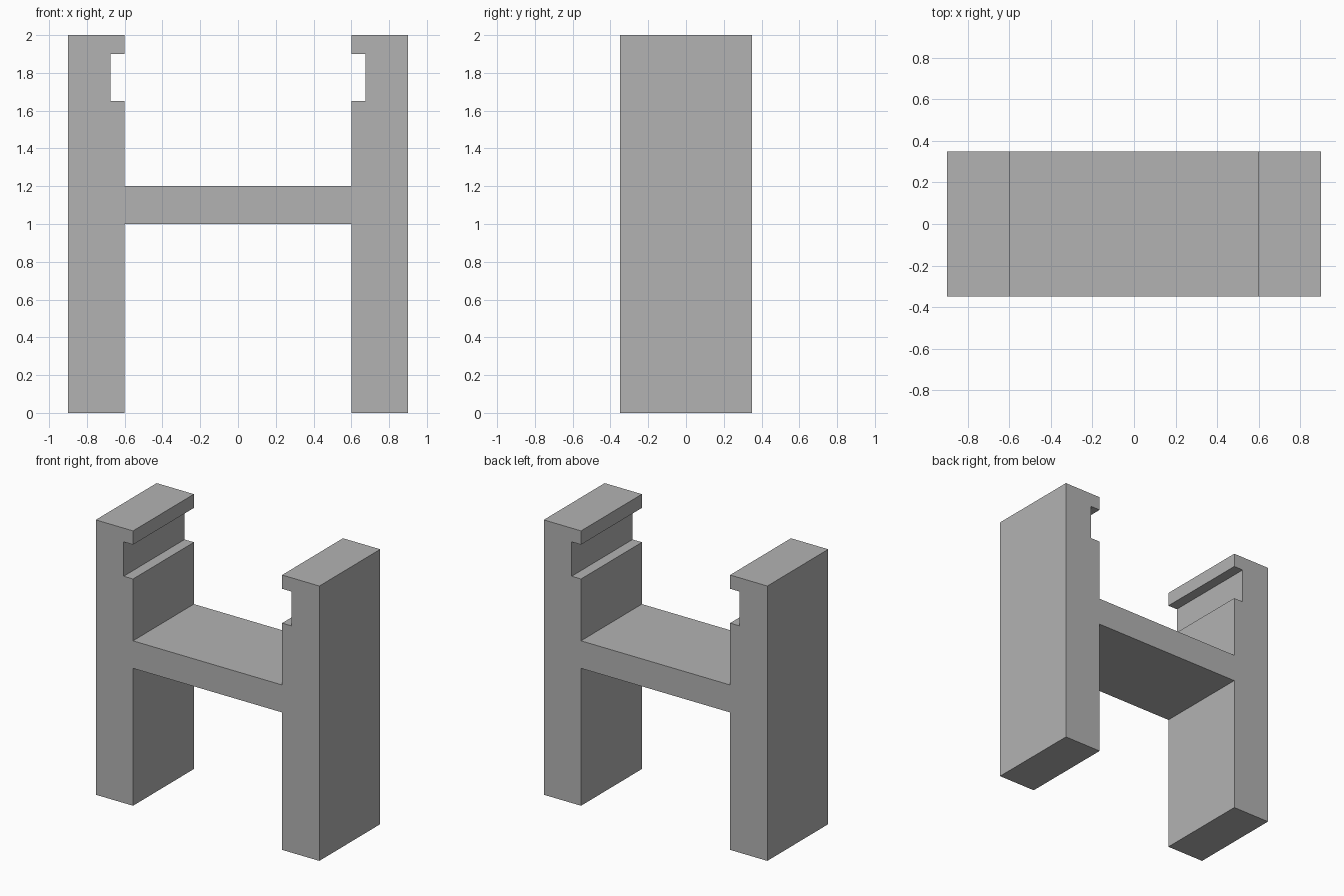
import bpy
import bmesh

cube = bpy.data.objects.get("Cube")
if cube:
    bpy.data.objects.remove(cube, do_unlink=True)

# Plain grey material
grey = bpy.data.materials.new("plain grey")
grey.use_nodes = True
colour = (0.45, 0.45, 0.45, 1)
grey.diffuse_color = colour
grey.node_tree.nodes["Principled BSDF"].inputs["Base Color"].default_value = colour

HALF_DEPTH = 0.35

# Left half of the outline: leg, grooved upper post and half the crossbar
half = [(0.6, 1.0), (0.6, 0), (0.9, 0), (0.9, 2), (0.6, 2),
        (0.6, 1.9), (0.675, 1.9), (0.675, 1.65), (0.6, 1.65), (0.6, 1.2)]
outline = half + [(-x, z) for x, z in reversed(half)]

# Extrude the full outline from front to back
bm = bmesh.new()
front = bm.faces.new([bm.verts.new((x, -HALF_DEPTH, z)) for x, z in outline])
sweep = bmesh.ops.extrude_face_region(bm, geom=[front], use_keep_orig=True)
back = [v for v in sweep["geom"] if isinstance(v, bmesh.types.BMVert)]
bmesh.ops.translate(bm, verts=back, vec=(0, 2 * HALF_DEPTH, 0))
bmesh.ops.recalc_face_normals(bm, faces=bm.faces)

mesh = bpy.data.meshes.new("grooved_h_frame")
bm.to_mesh(mesh)
bm.free()
mesh.materials.append(grey)
frame = bpy.data.objects.new("grooved_h_frame", mesh)
bpy.context.collection.objects.link(frame)
